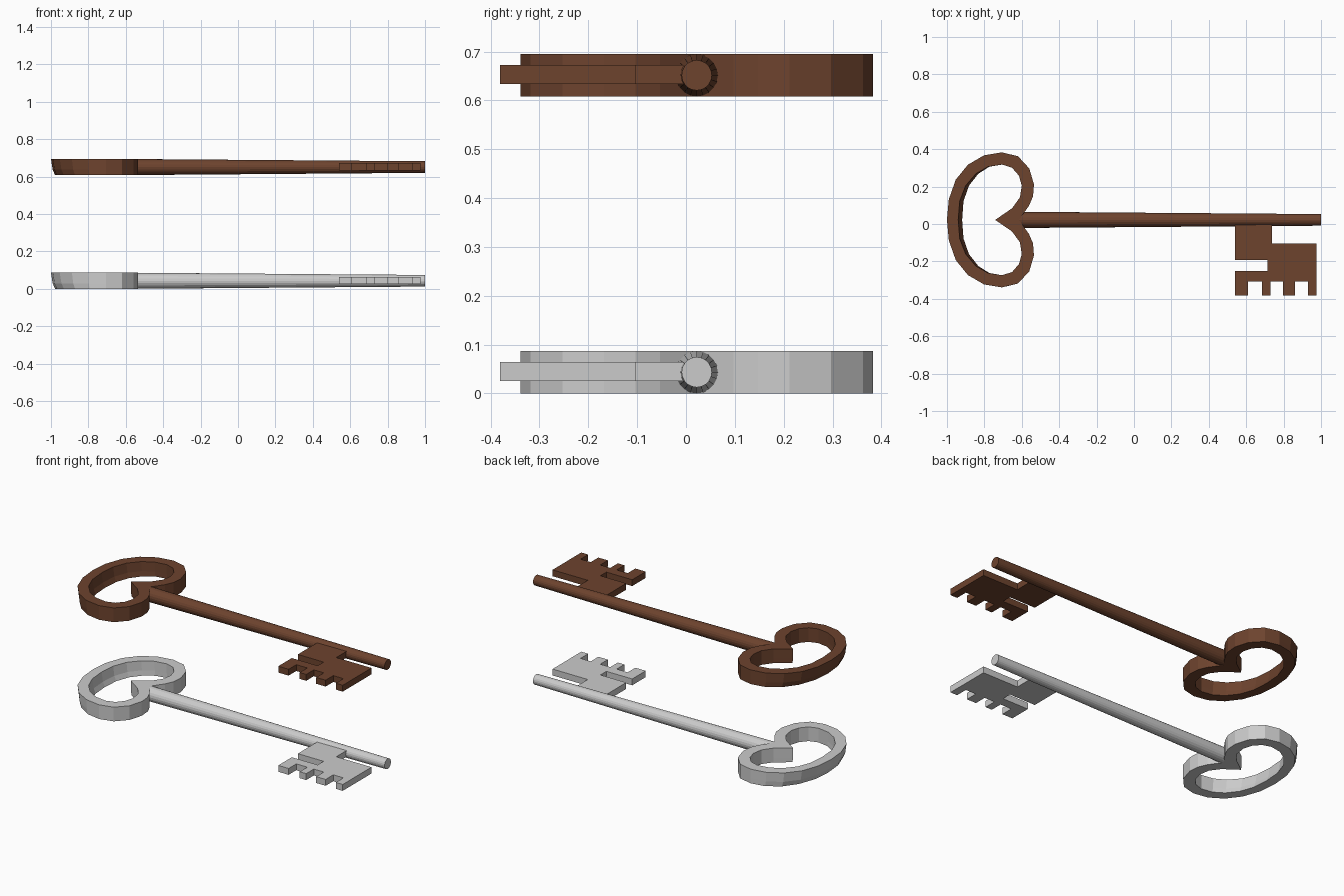
import bpy, bmesh, math
from mathutils import Matrix

if "Cube" in bpy.data.objects:
    bpy.data.objects.remove(bpy.data.objects["Cube"])

CY, CZ = 0.022, 0.0435      # key axis
H = 0.087                   # thickness of the bow


def material(name, rgb):
    m = bpy.data.materials.new(name)
    m.diffuse_color = (*rgb, 1)
    m.use_nodes = True
    m.node_tree.nodes["Principled BSDF"].inputs["Base Color"].default_value = m.diffuse_color
    return m


def finish(bm, name, mat, z):
    bmesh.ops.recalc_face_normals(bm, faces=bm.faces)
    me = bpy.data.meshes.new(name)
    bm.to_mesh(me)
    bm.free()
    me.materials.append(mat)
    ob = bpy.data.objects.new(name, me)
    ob.location.z = z
    bpy.context.collection.objects.link(ob)


# half heart: outer point and inner point pairs (y measured from the axis)
HALF = [((-1.0, 0), (-0.94, 0)), ((-0.99, .11), (-0.932, .10)),
        ((-.953, .215), (-.90, .183)), ((-.888, .295), (-.845, .247)),
        ((-.802, .345), (-.781, .284)), ((-.706, .361), (-.706, .296)),
        ((-.62, .34), (-.652, .279)), ((-.56, .275), (-.615, .236)),
        ((-.535, .19), (-.60, .183)), ((-.54, .125), (-.61, .12)),
        ((-.562, .075), (-.652, .062)), ((-.615, 0), (-.742, 0))]


def bow(name, mat, z):
    # closed heart loop, the far left leaning inward toward the bottom
    loop = HALF + [tuple((x, -y) for x, y in p) for p in HALF[-2:0:-1]]
    levels = [(0, .022), (.03, .009), (H, 0)]
    bm = bmesh.new()

    def vert(x, y, lz, lean):
        k = min(1, max(0, (-.7 - x) / .25))
        return bm.verts.new((x + lean * k, y + CY, lz))
    rings = []
    for o, i in loop:
        rings.append([vert(*o, a, b) for a, b in levels] +
                     [vert(*i, a, b) for a, b in reversed(levels)])
    n = len(rings)
    for a in range(n):
        p, q = rings[a], rings[(a + 1) % n]
        for k in range(6):
            m = (k + 1) % 6
            bm.faces.new((p[k], p[m], q[m], q[k]))
    finish(bm, name, mat, z)


def shaft(name, mat, z):
    # tapered round rod
    x0, x1 = -.63, 1.0
    bm = bmesh.new()
    M = Matrix.Translation(((x0 + x1) / 2, CY, CZ)) @ Matrix.Rotation(math.pi / 2, 4, 'Y')
    bmesh.ops.create_cone(bm, cap_ends=True, segments=20, radius1=.0434,
                          radius2=.031, depth=x1 - x0, matrix=M)
    finish(bm, name, mat, z)


def bit(name, mat, z):
    # flat plate with a slot and four teeth
    top, tip = -.307, -.381
    pts = [(.54, .01), (.54, -.192), (.715, -.192), (.715, -.25), (.54, -.25)]
    for a, b in ((.54, .61), (.685, .729), (.797, .861), (.93, .977)):
        pts += [(a, top), (a, tip), (b, tip), (b, top)]
    pts = [p for p in pts if p not in ((.54, top), (.977, top))]
    pts += [(.977, -.103), (.738, -.103), (.738, .01)]
    bm = bmesh.new()
    f = bm.faces.new([bm.verts.new((x, y, .0255)) for x, y in pts])
    r = bmesh.ops.extrude_face_region(bm, geom=[f])
    bmesh.ops.translate(bm, vec=(0, 0, .039),
                        verts=[v for v in r['geom'] if isinstance(v, bmesh.types.BMVert)])
    finish(bm, name, mat, z)


# two identical keys, one above the other
for label, mat, z in (("silver", material("silver grey", (.6, .6, .6)), 0),
                      ("rusty", material("rust brown", (.153, .056, .027)), .608)):
    bow(label + "_key_bow", mat, z)
    shaft(label + "_key_shaft", mat, z)
    bit(label + "_key_bit", mat, z)
